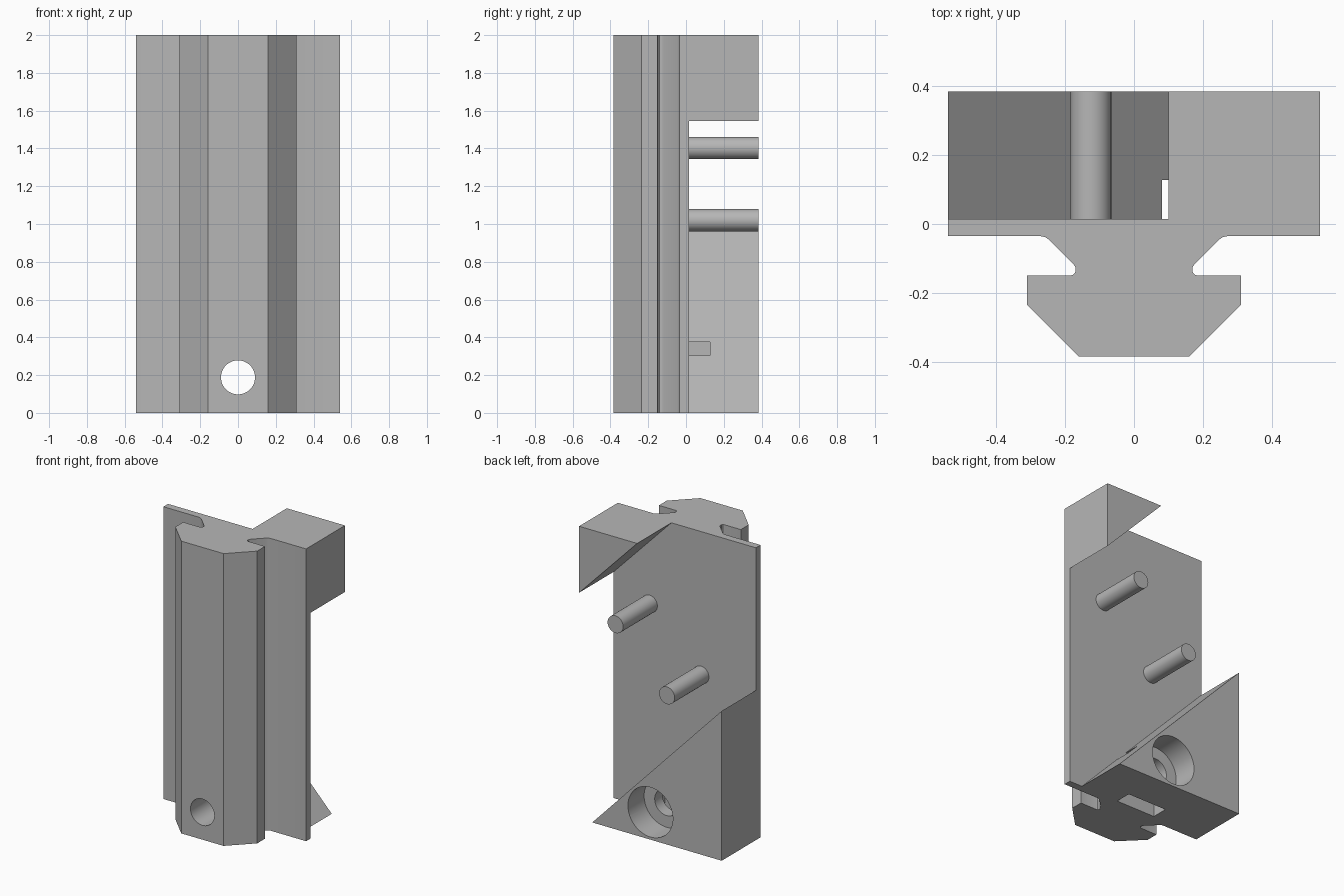
import bpy, bmesh
from mathutils import Matrix
from math import pi, radians

old = bpy.data.objects.get("Cube")
if old:
    bpy.data.objects.remove(old, do_unlink=True)

grey = bpy.data.materials.new("plain grey")
grey.use_nodes = True
colour = (0.47, 0.47, 0.47, 1)
grey.diffuse_color = colour
grey.node_tree.nodes["Principled BSDF"].inputs["Base Color"].default_value = colour


def finish(name, bm):
    bmesh.ops.recalc_face_normals(bm, faces=bm.faces)
    mesh = bpy.data.meshes.new(name)
    bm.to_mesh(mesh)
    bm.free()
    mesh.materials.append(grey)
    ob = bpy.data.objects.new(name, mesh)
    bpy.context.collection.objects.link(ob)
    return ob


def prism(name, points, shift):
    """Extrude a closed outline of 3D points along shift."""
    bm = bmesh.new()
    face = bm.faces.new([bm.verts.new(p) for p in points])
    top = bmesh.ops.extrude_face_region(bm, geom=[face])["geom"]
    bmesh.ops.translate(bm, vec=shift,
                        verts=[v for v in top if isinstance(v, bmesh.types.BMVert)])
    return finish(name, bm)


def slab(name, outline, y0, y1):
    """Extrude an x-z outline from y0 to y1."""
    return prism(name, [(x, y0, z) for x, z in outline], (0, y1 - y0, 0))


def rod(name, x, z, r, y0, y1):
    """Cylinder lying along y."""
    bm = bmesh.new()
    place = Matrix.Translation((x, (y0 + y1) / 2, z)) @ Matrix.Rotation(pi / 2, 4, "X")
    bmesh.ops.create_cone(bm, cap_ends=True, segments=64, radius1=r, radius2=r,
                          depth=y1 - y0, matrix=place)
    return finish(name, bm)


def activate(ob):
    bpy.ops.object.select_all(action="DESELECT")
    ob.select_set(True)
    bpy.context.view_layer.objects.active = ob


def combine(target, tool, operation):
    activate(target)
    mod = target.modifiers.new("combine", "BOOLEAN")
    mod.operation = operation
    mod.solver = "EXACT"
    mod.object = tool
    bpy.ops.object.modifier_apply(modifier=mod.name)
    bpy.data.objects.remove(tool, do_unlink=True)


W, BACK, PLATE = 0.54, 0.385, 0.015

# Back plate with T-shaped rail on the front, mirrored outline
half = [(W, PLATE), (W, -0.035), (0.272, -0.035), (0.258, -0.038), (0.246, -0.046),
        (0.176, -0.116), (0.17, -0.126), (0.17, -0.139), (0.176, -0.147), (0.186, -0.15),
        (0.31, -0.15), (0.31, -0.235), (0.16, -0.385)]
outline = half + [(-x, y) for x, y in reversed(half)]
body = prism("rail_body", [(x, y, 0) for x, y in outline], (0, 0, 2))

# Triangular blocks on the back
lower = slab("lower_wedge", [(-W, 0), (0.44, 0), (-W, 1.025)], -0.01, BACK)
upper = slab("upper_wedge", [(W, 2), (0.1, 2), (W, 1.545)], -0.01, BACK)
combine(body, lower, "UNION")
combine(body, upper, "UNION")

# Screw hole, counterbore and nut pocket
hole_z = 0.188
combine(body, rod("screw_hole", 0, hole_z, 0.09, -0.6, 0.6), "DIFFERENCE")
combine(body, rod("counterbore", 0, hole_z, 0.17, 0.21, 0.6), "DIFFERENCE")
pocket = [(-0.15, -0.1), (0.15, -0.1), (0.15, 0.375), (-0.15, 0.375)]
combine(body, slab("nut_pocket", pocket, PLATE, 0.128), "DIFFERENCE")

# Locating pegs
pegs = [rod("upper_peg", 0.265, 1.402, 0.059, PLATE - 0.01, BACK),
        rod("lower_peg", -0.125, 1.02, 0.059, PLATE - 0.01, BACK)]

for ob in [body] + pegs:
    activate(ob)
    bpy.ops.object.shade_smooth_by_angle(angle=radians(30))
